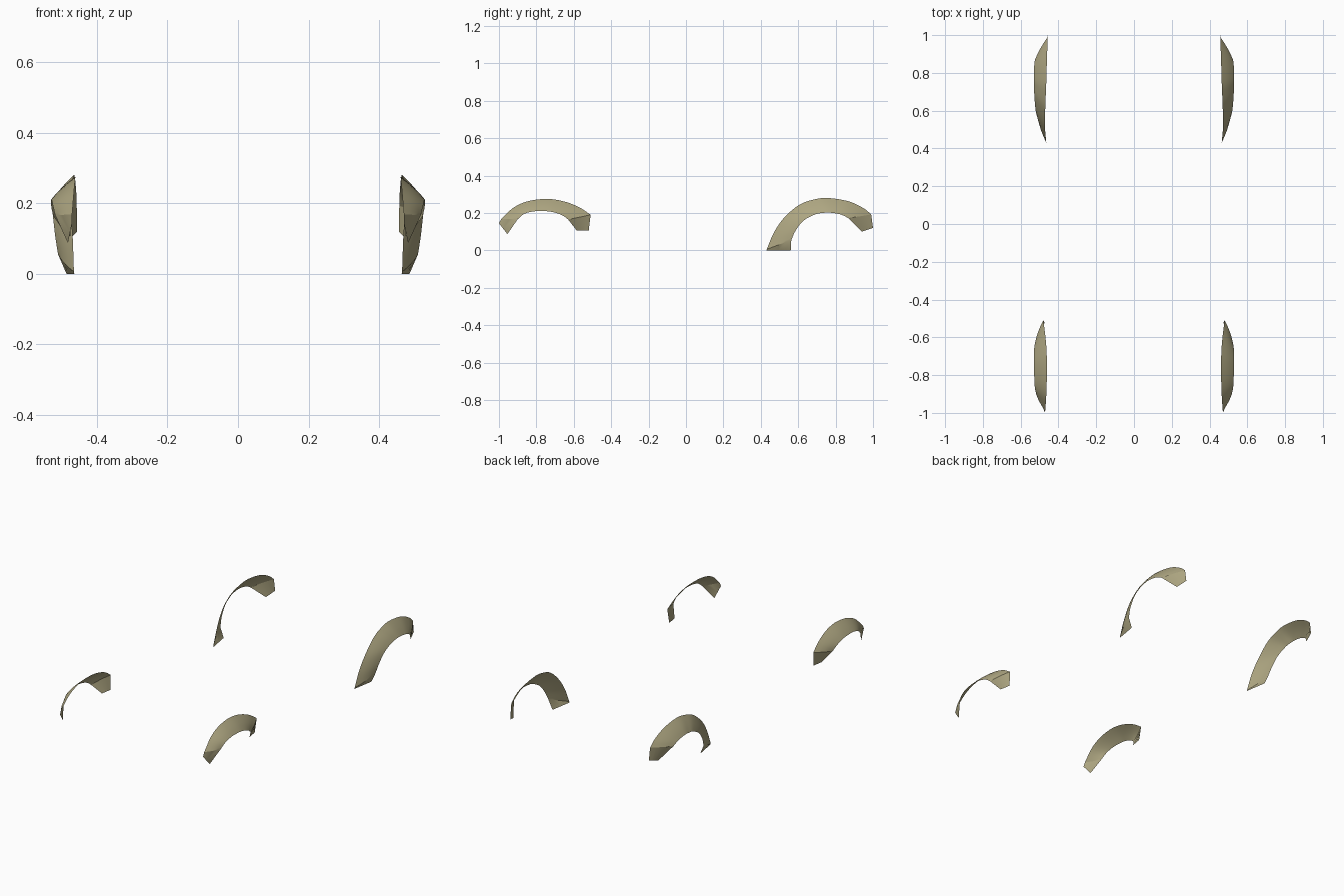
import bpy, bmesh
from mathutils import Vector

if "Cube" in bpy.data.objects:
    bpy.data.objects.remove(bpy.data.objects["Cube"])

mat = bpy.data.materials.new("khaki")
mat.diffuse_color = (0.42, 0.38, 0.22, 1)
mat.use_nodes = True
mat.node_tree.nodes["Principled BSDF"].inputs["Base Color"].default_value = mat.diffuse_color

# Stations along y: body edge (x, y, z), then wheel-opening lip (x, y, z).
# The first and last stations are the ends tucked in beyond the crease.
FRONT = [
    ((.470, -1.0, .145), (.482, -.955, .087)),
    ((.470, -.988, .168), (.518, -.90, .166)),
    ((.465, -.92, .230), (.525, -.865, .195)),
    ((.462, -.84, .264), (.528, -.81, .209)),
    ((.461, -.74, .275), (.530, -.74, .209)),
    ((.464, -.65, .261), (.530, -.69, .199)),
    ((.472, -.57, .230), (.528, -.655, .184)),
    ((.480, -.51, .190), (.524, -.63, .165)),
    ((.474, -.52, .107), (.485, -.585, .107)),
]
REAR = [
    ((.464, .43, 0), (.486, .56, 0)),
    ((.465, .432, .006), (.510, .563, .055)),
    ((.468, .47, .095), (.518, .587, .107)),
    ((.472, .525, .175), (.524, .63, .160)),
    ((.470, .605, .243), (.528, .69, .192)),
    ((.467, .685, .272), (.529, .73, .200)),
    ((.464, .76, .280), (.530, .765, .202)),
    ((.461, .87, .262), (.529, .81, .196)),
    ((.458, .95, .225), (.528, .84, .187)),
    ((.457, .99, .192), (.525, .868, .172)),
    ((.456, 1.0, .120), (.475, .94, .100)),
]


def smooth_path(pts, steps=5):
    """Catmull-Rom curve through the points."""
    p = [Vector(v) for v in pts]
    p = [2 * p[0] - p[1]] + p + [2 * p[-1] - p[-2]]
    out = []
    for a, b, c, d in zip(p, p[1:], p[2:], p[3:]):
        for k in range(steps):
            t = k / steps
            out.append(0.5 * (2 * b + (c - a) * t + (2 * a - 5 * b + 4 * c - d) * t**2
                              + (3 * b - a - 3 * c + d) * t**3))
    return out + [p[-2]]


def fender(name, stations, cross=4):
    edges = []
    for side in (0, 1):
        pts = [s[side] for s in stations]
        edges.append([Vector(pts[0])] + smooth_path(pts[1:-1]) + [Vector(pts[-1])])
    rows = list(zip(*edges))
    bm = bmesh.new()
    grid = []
    for i, (a, b) in enumerate(rows):
        bulge = 0 if i in (0, len(rows) - 1) else .005
        line = []
        for j in range(cross + 1):
            t = j / cross
            line.append(bm.verts.new(a.lerp(b, t) + Vector((bulge * 4 * t * (1 - t), 0, 0))))
        grid.append(line)
    for r, s in zip(grid, grid[1:]):
        for j in range(cross):
            bm.faces.new((r[j], r[j + 1], s[j + 1], s[j]))
    me = bpy.data.meshes.new(name)
    bm.to_mesh(me)
    bm.free()
    me.materials.append(mat)
    ob = bpy.data.objects.new(name, me)
    bpy.context.collection.objects.link(ob)
    bpy.ops.object.select_all(action='DESELECT')
    ob.select_set(True)
    bpy.context.view_layer.objects.active = ob
    bpy.ops.object.shade_smooth_by_angle(angle=0.45)
    # left and right pair
    ob.modifiers.new("mirror", 'MIRROR').use_mirror_merge = False


fender("front_fender_flares", FRONT)
fender("rear_fender_flares", REAR)
